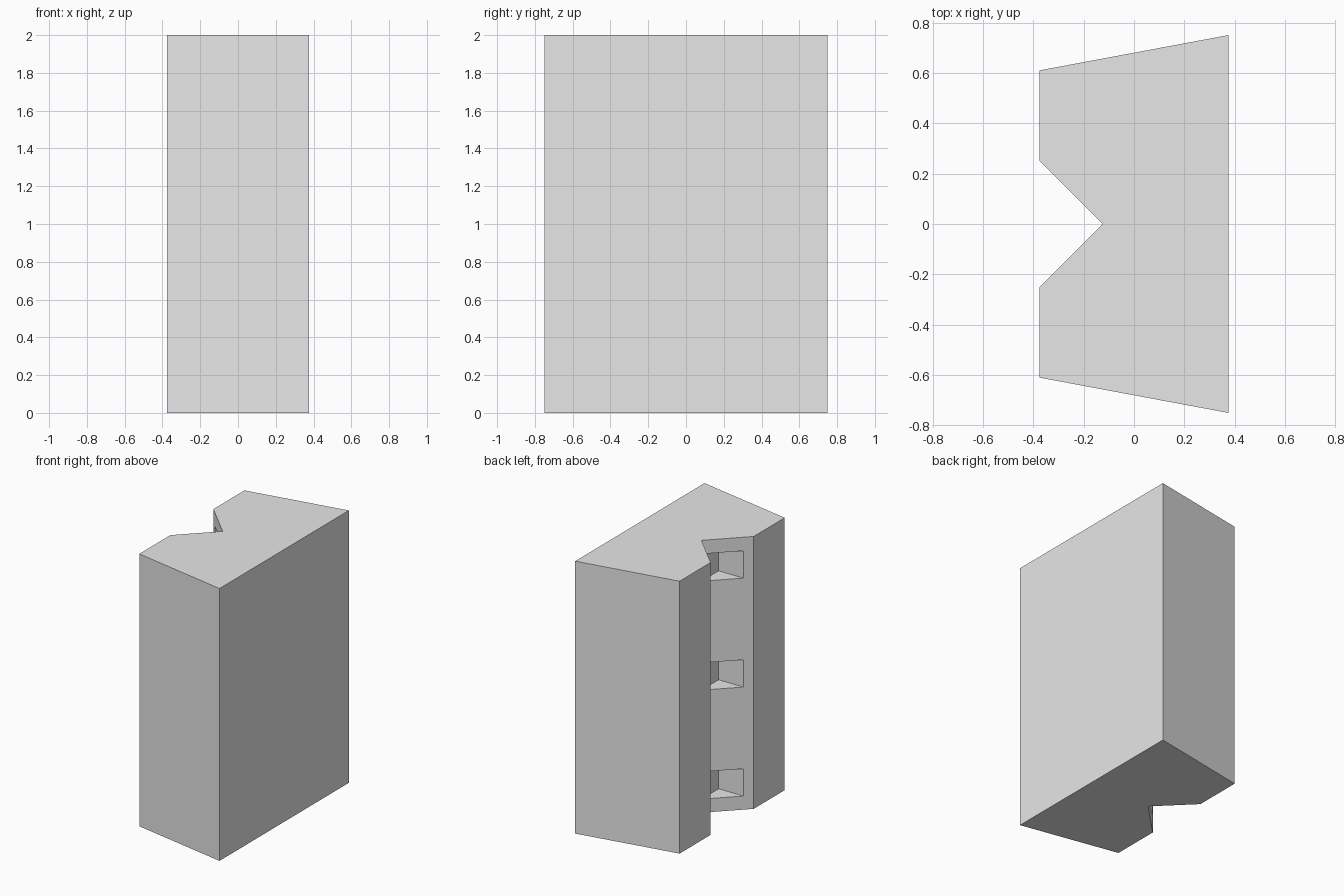
import bpy
import bmesh

cube = bpy.data.objects.get("Cube")
if cube:
    bpy.data.objects.remove(cube, do_unlink=True)

grey = bpy.data.materials.new("light_grey")
grey.use_nodes = True
grey.diffuse_color = (0.8, 0.8, 0.8, 1)
grey.node_tree.nodes["Principled BSDF"].inputs["Base Color"].default_value = grey.diffuse_color


def prism(name, outline, bottom, top):
    """Extrude a flat outline from bottom to top."""
    bm = bmesh.new()
    face = bm.faces.new([bm.verts.new((x, y, bottom)) for x, y in outline])
    extruded = bmesh.ops.extrude_face_region(bm, geom=[face])["geom"]
    verts = [v for v in extruded if isinstance(v, bmesh.types.BMVert)]
    bmesh.ops.translate(bm, verts=verts, vec=(0, 0, top - bottom))
    bmesh.ops.recalc_face_normals(bm, faces=bm.faces)
    mesh = bpy.data.meshes.new(name)
    bm.to_mesh(mesh)
    bm.free()
    mesh.materials.append(grey)
    obj = bpy.data.objects.new(name, mesh)
    bpy.context.collection.objects.link(obj)
    return obj


# Tapered block with a V groove along one side
half = [(0.375, 0.75), (-0.375, 0.61), (-0.375, 0.25)]
mirrored = [(x, -y) for x, y in reversed(half)]
block = prism("notched_block", half + [(-0.125, 0)] + mirrored, 0, 2)

# Square pockets cut into both walls of the groove
pocket = [(-0.5, -0.2), (-0.125, -0.2), (-0.125, 0.2), (-0.5, 0.2)]
for label, z in (("lower", 0.2), ("middle", 1.0), ("upper", 1.8)):
    cutter = prism(label + "_pocket_cutter", pocket, z - 0.1, z + 0.1)
    cutter.hide_render = True
    cutter.hide_set(True)
    cut = block.modifiers.new(label + "_pocket", 'BOOLEAN')
    cut.operation = 'DIFFERENCE'
    cut.solver = 'EXACT'
    cut.object = cutter
